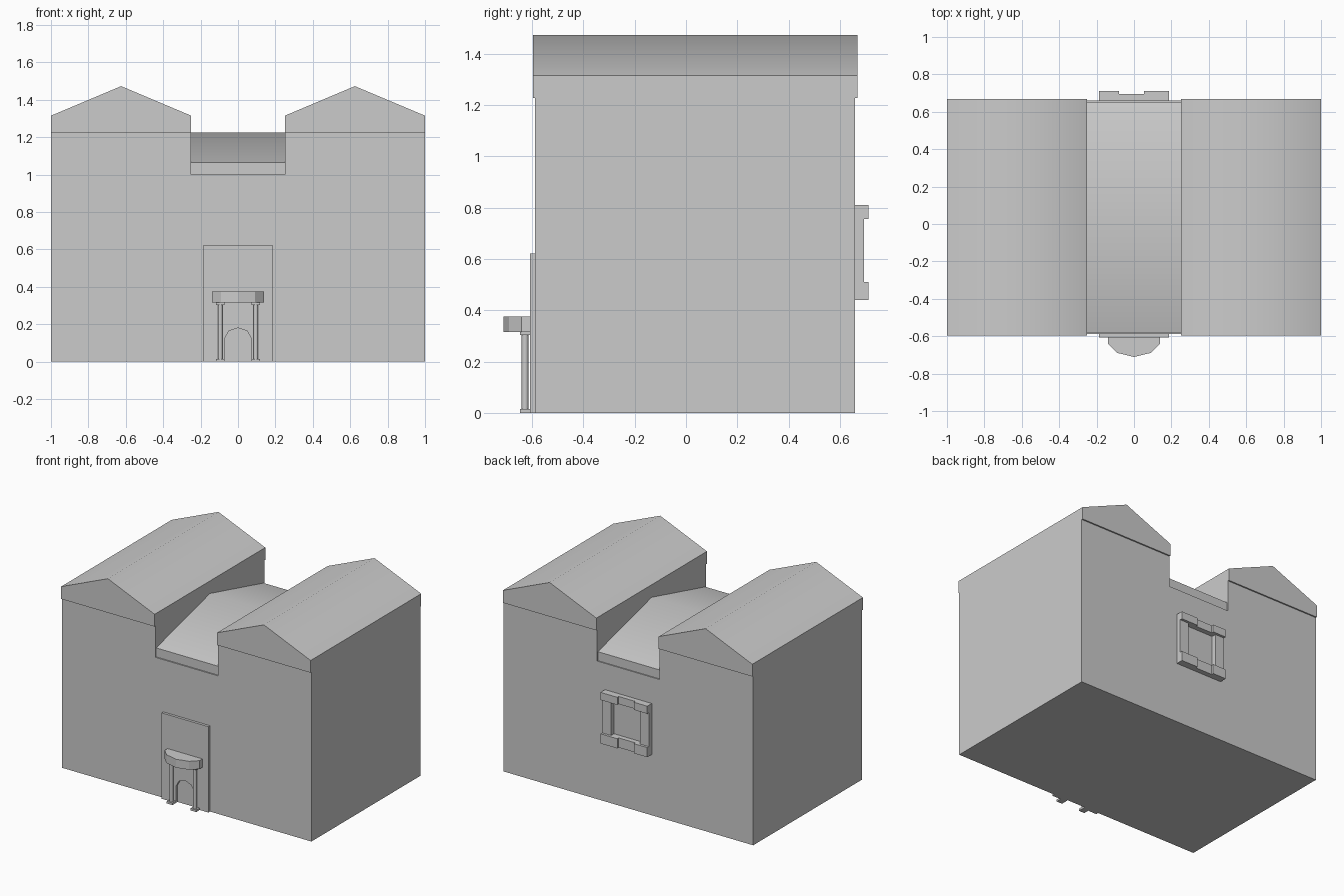
import bpy, bmesh, math

if "Cube" in bpy.data.objects:
    bpy.data.objects.remove(bpy.data.objects["Cube"])


def prism(name, pts, axis, lo, hi, smooth=None):
    """Extrude a closed 2D outline along one axis, from lo to hi."""
    place = {'X': lambda a, b, t: (t, a, b),
             'Y': lambda a, b, t: (a, t, b),
             'Z': lambda a, b, t: (a, b, t)}[axis]
    bm = bmesh.new()
    face = bm.faces.new([bm.verts.new(place(a, b, lo)) for a, b in pts])
    ext = bmesh.ops.extrude_face_region(bm, geom=[face], use_keep_orig=True)
    offset = place(0, 0, hi - lo)
    verts = [v for v in ext['geom'] if isinstance(v, bmesh.types.BMVert)]
    bmesh.ops.translate(bm, verts=verts, vec=offset)
    bmesh.ops.recalc_face_normals(bm, faces=bm.faces)
    mesh = bpy.data.meshes.new(name)
    bm.to_mesh(mesh)
    bm.free()
    ob = bpy.data.objects.new(name, mesh)
    bpy.context.collection.objects.link(ob)
    if smooth:
        shade(ob, smooth)
    return ob


def shade(ob, degrees):
    bpy.ops.object.select_all(action='DESELECT')
    ob.select_set(True)
    bpy.context.view_layer.objects.active = ob
    bpy.ops.object.shade_smooth_by_angle(angle=math.radians(degrees))


def box(name, x0, x1, y0, y1, z0, z1):
    return prism(name, [(x0, y0), (x1, y0), (x1, y1), (x0, y1)], 'Z', z0, z1)


def gable(a0, a1, base, eave, peak):
    return [(a0, base), (a1, base), (a1, eave), ((a0 + a1) / 2, peak), (a0, eave)]


FRONT, BACK = -0.588, 0.659   # wall planes

# Walls: two tall wings with a lower middle
prism("walls", [(-1, 0), (1, 0), (1, 1.226), (0.25, 1.226), (0.25, 1.0),
                (-0.25, 1.0), (-0.25, 1.226), (-1, 1.226)], 'Y', FRONT, BACK)

# Roofs: wings run front to back, the middle one runs across
prism("left_roof", gable(-1, -0.25, 1.226, 1.315, 1.473), 'Y', -0.597, 0.669, 55)
prism("right_roof", gable(0.25, 1, 1.226, 1.315, 1.473), 'Y', -0.597, 0.669, 55)
prism("middle_roof", gable(-0.579, 0.651, 1.0, 1.065, 1.224), 'X', -0.25, 0.25, 55)

# Entrance panel with an arched doorway cut through it
arch = [(-0.073, 0), (-0.073, 0.12), (-0.05, 0.163), (0, 0.181),
        (0.05, 0.163), (0.073, 0.12), (0.073, 0)]
prism("entrance_panel", [(-0.187, 0)] + arch +
      [(0.187, 0), (0.187, 0.622), (-0.187, 0.622)], 'Y', -0.607, FRONT)

# Canopy with a faceted bow front
prism("canopy", [(-0.14, -0.607), (-0.14, -0.64), (-0.09, -0.689), (0, -0.711),
                 (0.09, -0.689), (0.14, -0.64), (0.14, -0.607)], 'Z', 0.315, 0.376)

# Columns with square bases and caps
for side, s in (("left", -1), ("right", 1)):
    cx, cy = s * 0.095, -0.627
    bpy.ops.mesh.primitive_cylinder_add(vertices=12, radius=0.013, depth=0.29,
                                        location=(cx, cy, 0.16))
    col = bpy.context.object
    col.name = side + "_column"
    shade(col, 40)
    for part, z0, z1 in (("base", 0, 0.015), ("cap", 0.303, 0.315)):
        box(f"{side}_column_{part}", cx - 0.023, cx + 0.023, -0.647, -0.607, z0, z1)

# Back window: posts, with lintel and sill stepped back in the middle
for side, x0, x1 in (("left", -0.187, -0.115), ("right", 0.115, 0.187)):
    box(side + "_window_post", x0, x1, BACK, 0.693, 0.51, 0.755)
beam = [(-0.187, BACK), (0.187, BACK), (0.187, 0.711), (0.053, 0.711),
        (0.053, 0.695), (-0.08, 0.695), (-0.08, 0.711), (-0.187, 0.711)]
prism("window_lintel", beam, 'Z', 0.755, 0.81)
prism("window_sill", beam, 'Z', 0.44, 0.51)
